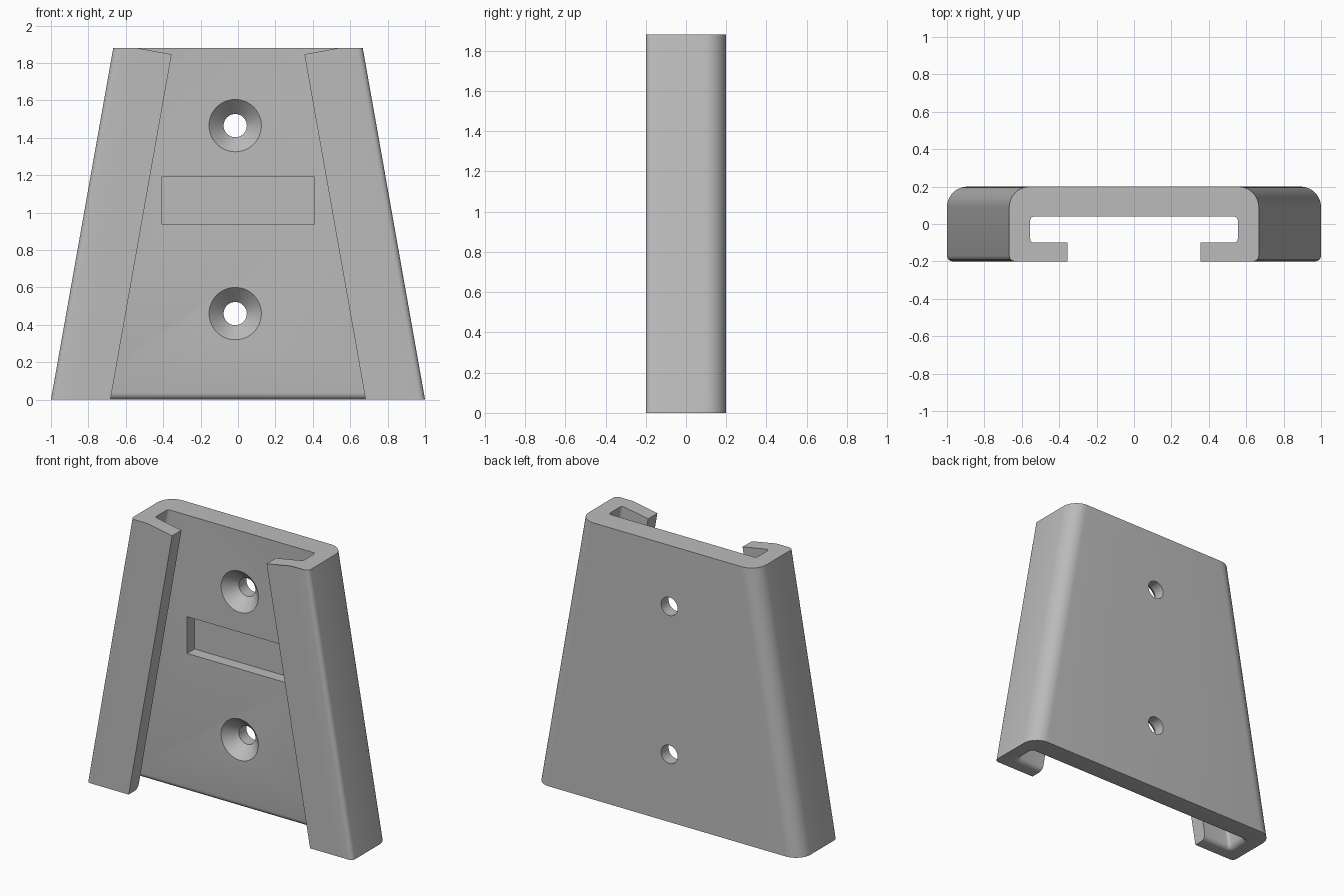
import bpy, bmesh, math
from mathutils import Vector

HEIGHT = 1.88
TAPER = 0.333 / HEIGHT      # sideways spread per unit of drop
LIP_BEND = 0.54             # where the lip top starts to slope

cube = bpy.data.objects.get("Cube")
if cube:
    bpy.data.objects.remove(cube, do_unlink=True)

grey = bpy.data.materials.new("grey plastic")
grey.use_nodes = True
grey.diffuse_color = (0.5, 0.5, 0.5, 1)
grey.node_tree.nodes["Principled BSDF"].inputs["Base Color"].default_value = (0.5, 0.5, 0.5, 1)


def make_object(name, bm):
    bmesh.ops.recalc_face_normals(bm, faces=bm.faces)
    mesh = bpy.data.meshes.new(name)
    bm.to_mesh(mesh)
    bm.free()
    mesh.materials.append(grey)
    obj = bpy.data.objects.new(name, mesh)
    bpy.context.collection.objects.link(obj)
    return obj


def arc(cx, cy, r, start, end, steps):
    angles = [math.radians(start + (end - start) * i / steps) for i in range(steps + 1)]
    return [(cx + r * math.cos(a), cy + r * math.sin(a)) for a in angles]


def loft(bm, rings):
    """Skin matching closed rings and cap both ends."""
    loops = [[bm.verts.new(p) for p in ring] for ring in rings]
    n = len(loops[0])
    for a, b in zip(loops, loops[1:]):
        for i in range(n):
            bm.faces.new((a[i], a[(i + 1) % n], b[(i + 1) % n], b[i]))
    bm.faces.new(loops[0])
    bm.faces.new(loops[-1])
    return loops


# Right half of the C section at the top: outside, then the channel
outer = (arc(0.557, 0.09, 0.11, 90, 0, 10) + arc(0.637, -0.17, 0.03, 0, -90, 4)
         + [(LIP_BEND, -0.2), (0.349, -0.2)])
inner = ([(0.349, -0.1)] + arc(0.535, -0.08, 0.02, -90, 0, 4)
         + arc(0.535, 0.02, 0.02, 0, 90, 4))


def mirrored(points):
    return [(-x, y) for x, y in reversed(points)]


section = outer + inner + mirrored(inner) + mirrored(outer)


def top_point(x, y):
    drop = max(0, LIP_BEND - abs(x)) * TAPER if y < -0.09 else 0
    return (x + math.copysign(TAPER * drop, x), y, HEIGHT - drop)


# Tapered bracket body
bm = bmesh.new()
bottom = [(x + math.copysign(TAPER * HEIGHT, x), y, 0) for x, y in section]
loops = loft(bm, [bottom, [top_point(x, y) for x, y in section]])

# Rounded channel mouth along the bottom
first, count = len(outer), 2 * len(inner)
chain = loops[0][first:first + count]
mouth = [bm.edges.get(pair) for pair in zip(chain, chain[1:])]
bmesh.ops.recalc_face_normals(bm, faces=bm.faces)
bmesh.ops.bevel(bm, geom=mouth, offset=0.035, segments=5, profile=0.5,
                affect='EDGES', clamp_overlap=False)
body = make_object("tapered_bracket", bm)


# Cutters: countersunk screw holes and the shallow slot
def screw_cutter(name, z):
    bm = bmesh.new()
    profile = [(0.0, 0.179), (0.12, 0.062), (0.3, 0.062)]
    rings = []
    for y, r in profile:
        rings.append([(-0.015 + px, y, z + pz) for px, pz in arc(0, 0, r, 0, 360, 48)[:-1]])
    loft(bm, rings)
    return make_object(name, bm)


def slot_cutter():
    bm = bmesh.new()
    bmesh.ops.create_cube(bm, size=1)
    bmesh.ops.scale(bm, vec=Vector((0.82, 0.12, 0.25)), verts=bm.verts)
    bmesh.ops.translate(bm, vec=Vector((0, 0.06, 1.065)), verts=bm.verts)
    return make_object("slot_cutter", bm)


cutters = [screw_cutter("upper_screw_cutter", 1.465),
           screw_cutter("lower_screw_cutter", 0.46), slot_cutter()]

bpy.ops.object.select_all(action='DESELECT')
body.select_set(True)
bpy.context.view_layer.objects.active = body
for cutter in cutters:
    cutter.hide_render = True
    mod = body.modifiers.new(cutter.name, 'BOOLEAN')
    mod.operation = 'DIFFERENCE'
    mod.solver = 'EXACT'
    mod.object = cutter
    bpy.ops.object.modifier_apply(modifier=mod.name)
    bpy.data.objects.remove(cutter, do_unlink=True)

bpy.ops.object.shade_smooth_by_angle(angle=math.radians(30))
